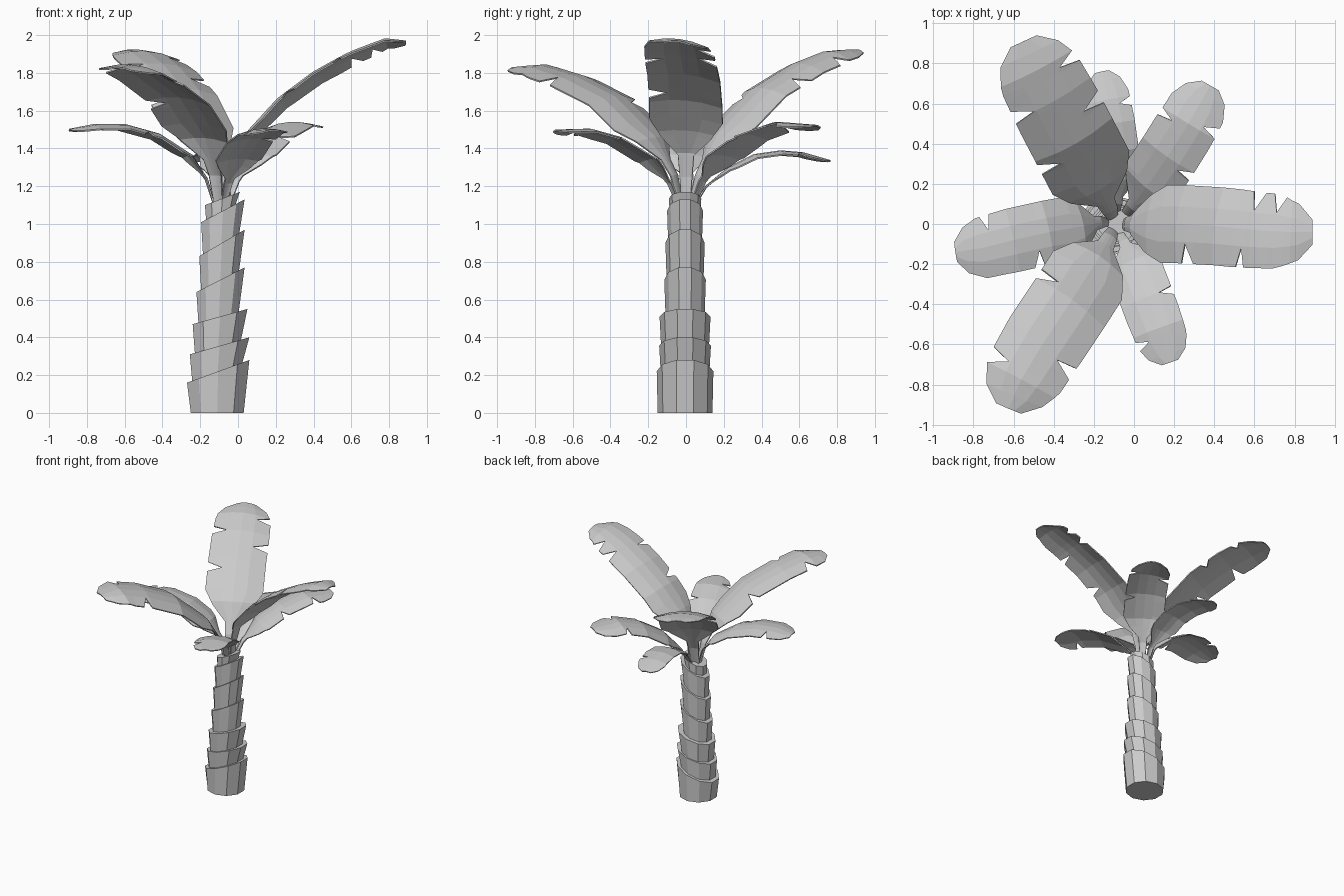
import bpy, math
from mathutils import Vector

if "Cube" in bpy.data.objects:
    bpy.data.objects.remove(bpy.data.objects["Cube"])

GREY = (0.6, 0.6, 0.6, 1)
mat = bpy.data.materials.new("light grey")
mat.use_nodes = True
mat.diffuse_color = GREY
mat.node_tree.nodes["Principled BSDF"].inputs["Base Color"].default_value = GREY


def make(name, verts, faces):
    mesh = bpy.data.meshes.new(name)
    mesh.from_pydata(verts, [], faces)
    mesh.materials.append(mat)
    obj = bpy.data.objects.new(name, mesh)
    bpy.context.collection.objects.link(obj)
    return obj


# Trunk: stacked flaring collars with slanted rims
SIDES = 10


def ring(left, zl, right, zr, depth):
    cx, rx = (left + right) / 2, (right - left) / 2
    points = []
    for i in range(SIDES):
        a = math.tau * (i + 0.5) / SIDES
        c = math.cos(a) / math.cos(math.pi / SIDES)
        points.append((cx + rx * c, depth * math.sin(a) - .005, (zl + zr) / 2 + (zr - zl) / 2 * c))
    return points


# Rim of each collar: left x, left z, right x, right z, y radius
RIMS = [(-.27, .16, .06, .28, .15), (-.255, .31, .06, .40, .137), (-.24, .47, .05, .55, .135),
        (-.22, .64, .035, .77, .11), (-.205, .83, .035, .97, .104),
        (-.195, 1.01, .035, 1.13, .095), (-.175, 1.1, .01, 1.17, .086)]
below = None
for n, (xl, zl, xr, zr, depth) in enumerate(RIMS):
    if below is None:
        bottom = ring(-.25, 0, .03, 0, .145)
    else:
        inset = .1 * (xr - xl)
        bottom = ring(xl + inset * .5, below[0] - .03, xr - inset * 1.3, below[1] - .03, depth * .93)
    top = ring(xl, zl, xr, zr, depth)
    faces = [tuple(reversed(range(SIDES))), tuple(range(SIDES, 2 * SIDES))]
    faces += [(i, (i + 1) % SIDES, SIDES + (i + 1) % SIDES, SIDES + i) for i in range(SIDES)]
    make(f"trunk_collar_{n + 1}", bottom + top, faces)
    below = (zl, zr)


# Fronds: narrow stalk widening to a shallow arched blade with torn edges
WIDTHS = [(0, .12), (.19, .22), (.28, .7), (.37, 1), (.7, 1), (.87, .95), (.95, .72), (1, .32)]


def blend(table, t):
    for (a, va), (b, vb) in zip(table, table[1:]):
        if t <= b:
            return va + (vb - va) * (t - a) / (b - a)
    return table[-1][1]


def frond(name, path, half, roll, tears):
    pts = [Vector(p) for p in path]
    lengths = [0]
    for a, b in zip(pts, pts[1:]):
        lengths.append(lengths[-1] + (b - a).length)
    spine = [(d / lengths[-1], p) for d, p in zip(lengths, pts)]
    stations = {round(t, 3) for t, _ in spine} | {t for t, _ in WIDTHS}
    for t, _ in tears:
        stations = {s for s in stations if not t - .025 < s < t + .05}
        stations |= {t - .02, t, t + .035}
    stations = sorted(stations)
    verts, faces = [], []
    for t in stations:
        centre = blend(spine, t)
        along = (blend(spine, min(t + .06, 1)) - blend(spine, max(t - .06, 0))).normalized()
        side = Vector((-along.y, along.x, 0)).normalized()
        up = along.cross(side)
        w = half * blend(WIDTHS, t)
        for col in (1, .45, 0, -.45, -1):
            u = col
            if abs(col) == 1 and any(abs(t - s) < .001 and d == col for s, d in tears):
                u = col * .5
            verts.append(centre + side * u * w + up * w * (roll * u - .17 * u * u))
    for r in range(len(stations) - 1):
        for c in range(4):
            i = r * 5 + c
            faces.append((i, i + 5, i + 6, i + 1))
    obj = make(name, verts, faces)
    if sum(p.normal.z for p in obj.data.polygons) < 0:
        obj.data.flip_normals()
    thick = obj.modifiers.new("thickness", "SOLIDIFY")
    thick.thickness, thick.offset = .008, -1


L, R = 1, -1
frond("left_tall_frond",
      [(-.06, 0, 1.1), (-.05, 0, 1.25), (-.02, 0, 1.38), (.06, 0, 1.5), (.21, 0, 1.66),
       (.4, -.01, 1.8), (.6, -.03, 1.91), (.78, -.04, 1.98), (.89, -.04, 1.97)],
      .195, -.12, [(.5, R), (.74, R), (.77, L), (.86, L)])
frond("front_right_tall_frond",
      [(-.1, -.02, 1.1), (-.115, -.055, 1.26), (-.17, -.16, 1.46), (-.31, -.38, 1.68),
       (-.45, -.59, 1.785), (-.565, -.78, 1.845), (-.625, -.92, 1.83)],
      .21, -.08, [(.49, R), (.75, L), (.85, R)])
frond("back_right_tall_frond",
      [(-.1, .02, 1.1), (-.115, .06, 1.26), (-.17, .17, 1.48), (-.29, .4, 1.72),
       (-.4, .61, 1.85), (-.49, .78, 1.92), (-.55, .91, 1.925)],
      .22, .06, [(.5, L), (.75, L), (.65, R), (.85, R)])
frond("right_low_frond",
      [(-.12, .01, 1.1), (-.16, .01, 1.24), (-.25, -.01, 1.37), (-.42, -.04, 1.48),
       (-.6, -.08, 1.53), (-.76, -.12, 1.53), (-.89, -.14, 1.505)],
      .16, 0, [(.58, L), (.81, R)])
frond("front_low_frond",
      [(-.08, -.03, 1.1), (-.055, -.08, 1.22), (-.01, -.18, 1.35), (.06, -.36, 1.46),
       (.12, -.52, 1.505), (.18, -.69, 1.5)],
      .135, .06, [(.6, L), (.85, R)])
frond("back_left_low_frond",
      [(-.06, .03, 1.1), (-.02, .08, 1.23), (.06, .18, 1.37), (.17, .34, 1.485),
       (.27, .5, 1.54), (.38, .69, 1.525)],
      .155, -.06, [(.53, R), (.8, R), (.74, L)])
frond("back_low_frond",
      [(-.09, .04, 1.1), (-.08, .1, 1.2), (-.08, .22, 1.3), (-.09, .36, 1.37),
       (-.11, .5, 1.39), (-.13, .62, 1.38), (-.16, .76, 1.34)],
      .115, 0, [(.79, R)])
